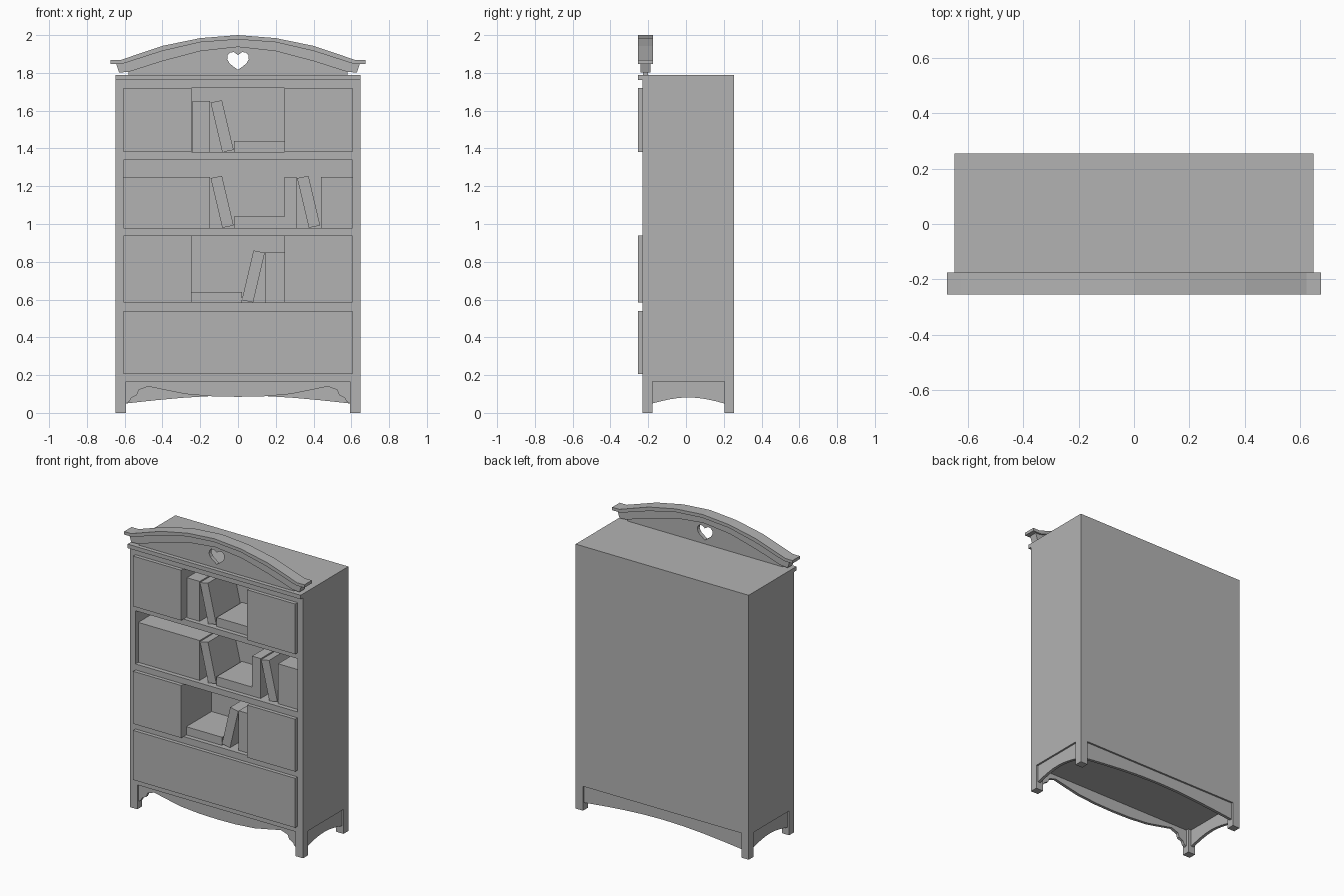
import bpy
import bmesh
import math

cube = bpy.data.objects.get("Cube")
if cube:
    bpy.data.objects.remove(cube, do_unlink=True)

grey = bpy.data.materials.new("plain_grey")
grey.use_nodes = True
colour = (0.45, 0.45, 0.45, 1)
grey.diffuse_color = colour
grey.node_tree.nodes["Principled BSDF"].inputs["Base Color"].default_value = colour


def prism(name, outline, start, end, along_x=False):
    """Extrude a closed outline of (horizontal, z) points along y, or along x."""
    bm = bmesh.new()
    rings = []
    for d in (start, end):
        rings.append([bm.verts.new((d, h, z) if along_x else (h, d, z)) for h, z in outline])
    bm.faces.new(rings[0])
    bm.faces.new(rings[1])
    n = len(outline)
    for i in range(n):
        j = (i + 1) % n
        bm.faces.new((rings[0][i], rings[0][j], rings[1][j], rings[1][i]))
    bmesh.ops.recalc_face_normals(bm, faces=bm.faces)
    mesh = bpy.data.meshes.new(name)
    bm.to_mesh(mesh)
    bm.free()
    mesh.materials.append(grey)
    obj = bpy.data.objects.new(name, mesh)
    bpy.context.collection.objects.link(obj)
    return obj


def box(name, x0, x1, y0, y1, z0, z1):
    return prism(name, [(x0, z0), (x1, z0), (x1, z1), (x0, z1)], y0, y1)


def carve(obj, cutters):
    """Subtract the cutters, keep the result and delete them."""
    for c in cutters:
        mod = obj.modifiers.new("cut", "BOOLEAN")
        mod.operation = "DIFFERENCE"
        mod.solver = "EXACT"
        mod.object = c
    bpy.context.view_layer.update()
    graph = bpy.context.evaluated_depsgraph_get()
    mesh = bpy.data.meshes.new_from_object(obj.evaluated_get(graph))
    obj.modifiers.clear()
    obj.data = mesh
    for c in cutters:
        bpy.data.objects.remove(c, do_unlink=True)


def mirrored(left_half):
    """Complete a left-to-centre line whose last point lies on x = 0."""
    return left_half + [(-x, z) for x, z in reversed(left_half[:-1])]


W, FRONT, BACK, LIP = 0.648, -0.23, 0.255, -0.255
DEEP = 0.07          # back of the open shelves
BOOK = -0.2          # front of the books
SIDE = 0.607         # inner edge of the frame
DOOR = 0.247         # inner edge of the doors
ROWS = {"upper": (1.38, 1.72), "middle": (0.98, 1.34), "lower": (0.585, 0.94)}

# Cabinet with three open compartments
body = box("cabinet_body", -W, W, FRONT, BACK, 0.165, 1.79)
cutters = []
for row, (z0, z1) in ROWS.items():
    half = SIDE if row == "middle" else DOOR
    cutters.append(box("cutter", -half, half, -0.4, DEEP, z0, z1))
carve(body, cutters)

# Doors, drawer front and top moulding
for row in ("upper", "lower"):
    z0, z1 = ROWS[row]
    box(row + "_right_door", -SIDE, -DOOR, LIP, FRONT, z0, z1)
    box(row + "_left_door", DOOR, SIDE, LIP, FRONT, z0, z1)
box("drawer_front", -SIDE, SIDE, LIP, FRONT, 0.205, 0.54)
box("top_moulding", -W, W, LIP, FRONT, 1.763, 1.79)

# Legs
for s, side in ((-1, "right"), (1, "left")):
    x0, x1 = sorted((s * W, s * 0.593))
    box("front_leg_" + side, x0, x1, FRONT, -0.178, 0, 0.165)
    box("back_leg_" + side, x0, x1, 0.203, BACK, 0, 0.165)

# Aprons between the legs
scallop = mirrored([(-0.593, 0.05), (-0.575, 0.06), (-0.565, 0.08), (-0.535, 0.095),
                    (-0.525, 0.122), (-0.475, 0.14), (-0.38, 0.12), (-0.28, 0.1),
                    (-0.14, 0.088), (0, 0.085)])
prism("front_apron", scallop + [(0.593, 0.165), (-0.593, 0.165)], -0.218, -0.198)


def arch(a, b, rise):
    steps = 8
    pts = []
    for i in range(steps + 1):
        t = i / steps
        pts.append((a + (b - a) * t, 0.05 + rise * math.sin(math.pi * t)))
    return pts + [(b, 0.165), (a, 0.165)]


prism("back_apron", arch(-0.593, 0.593, 0.042), 0.223, 0.243)
for s, side in ((-1, "right"), (1, "left")):
    prism("side_apron_" + side, arch(-0.178, 0.203, 0.032), s * 0.616, s * 0.636, True)

# Crest: cornice, lower moulding and panel with a heart opening
top = mirrored([(-0.675, 1.868), (-0.622, 1.868), (-0.4, 1.943), (-0.2, 1.984), (0, 2.0)])
middle = mirrored([(-0.675, 1.848), (-0.612, 1.848), (-0.4, 1.916), (-0.2, 1.962), (0, 1.977)])
bottom = mirrored([(-0.63, 1.802), (-0.58, 1.805), (-0.4, 1.862), (-0.2, 1.915), (0, 1.937)])
moulding_top = [(-0.645, 1.848)] + middle[1:-1] + [(0.645, 1.848)]
prism("crest_cornice", top + middle[::-1], LIP, -0.175)
prism("crest_moulding", moulding_top + bottom[::-1], -0.242, -0.188)
panel = prism("crest_panel", [(-0.58, 1.785)] + bottom[1:-1] + [(0.58, 1.785)], -0.228, -0.202)
heart = mirrored([(0, 1.816), (-0.022, 1.832), (-0.045, 1.85), (-0.057, 1.872),
                  (-0.055, 1.893), (-0.042, 1.908), (-0.022, 1.91), (0, 1.895)])[:-1]
carve(panel, [prism("cutter", heart, -0.4, 0)])

# Upright book rows and lying stacks: x0, x1, row, height
BOOKS = [("upper_books", -0.242, -0.147, "upper", 0.27),
         ("upper_stack", -0.02, DOOR, "upper", 0.06),
         ("middle_books", -SIDE, -0.147, "middle", 0.27),
         ("middle_stack", -0.02, 0.245, "middle", 0.06),
         ("middle_thin_book", 0.245, 0.31, "middle", 0.27),
         ("middle_end_books", 0.44, SIDE, "middle", 0.27),
         ("lower_stack", -DOOR, 0.02, "lower", 0.055),
         ("lower_books", 0.145, DOOR, "lower", 0.268)]
for name, x0, x1, row, height in BOOKS:
    z = ROWS[row][0]
    box(name, x0, x1, BOOK, DEEP, z, z + height)

# Leaning books: foot corner, row, lean direction
LEANING = [("upper_leaning_book", -0.083, "upper", -1),
           ("middle_leaning_book", -0.083, "middle", -1),
           ("middle_second_leaning_book", 0.375, "middle", -1),
           ("lower_leaning_book", 0.08, "lower", 1)]
for name, x, row, s in LEANING:
    z = ROWS[row][0]
    outline = [(x, z), (x + s * 0.062, z + 0.263), (x + s * 0.002, z + 0.275), (x - s * 0.06, z + 0.012)]
    prism(name, outline, BOOK, DEEP)
